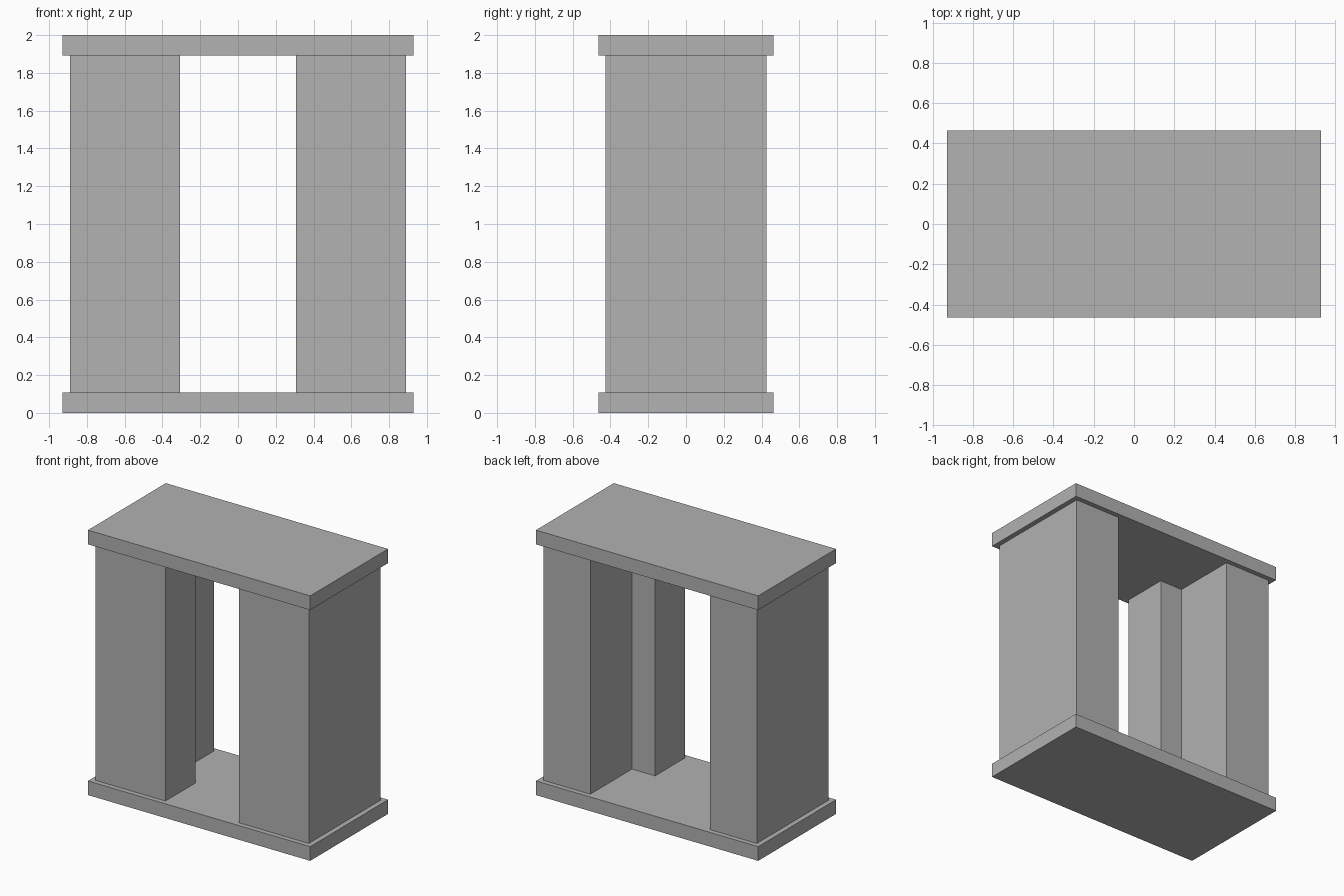
import bpy
import bmesh

cube = bpy.data.objects.get("Cube")
if cube:
    bpy.data.objects.remove(cube, do_unlink=True)

grey = bpy.data.materials.new("light_grey")
grey.use_nodes = True
colour = (0.445, 0.445, 0.445, 1)
grey.diffuse_color = colour
grey.node_tree.nodes["Principled BSDF"].inputs["Base Color"].default_value = colour


def prism(name, outline, bottom, top):
    """Extrude a flat outline upwards into a solid part."""
    bm = bmesh.new()
    base = bm.faces.new([bm.verts.new((x, y, bottom)) for x, y in outline])
    walls = bmesh.ops.extrude_face_region(bm, geom=[base], use_keep_orig=True)
    for item in walls["geom"]:
        if isinstance(item, bmesh.types.BMVert):
            item.co.z = top
    bmesh.ops.recalc_face_normals(bm, faces=bm.faces)
    mesh = bpy.data.meshes.new(name)
    bm.to_mesh(mesh)
    bm.free()
    mesh.materials.append(grey)
    obj = bpy.data.objects.new(name, mesh)
    bpy.context.collection.objects.link(obj)
    return obj


HALF_X, HALF_Y, SLAB, HEIGHT = 0.928, 0.464, 0.107, 2.0

# Overhanging slabs
slab = [(-HALF_X, -HALF_Y), (HALF_X, -HALF_Y), (HALF_X, HALF_Y), (-HALF_X, HALF_Y)]
prism("base_slab", slab, 0, SLAB)
prism("top_slab", slab, HEIGHT - SLAB, HEIGHT)

# L-shaped pillars, wider at the front
pillar = [(0.89, -0.427), (0.89, 0.427), (0.5, 0.427),
          (0.5, -0.07), (0.307, -0.07), (0.307, -0.427)]
for name, side in (("left_pillar", 1), ("right_pillar", -1)):
    prism(name, [(side * x, y) for x, y in pillar], SLAB, HEIGHT - SLAB)
